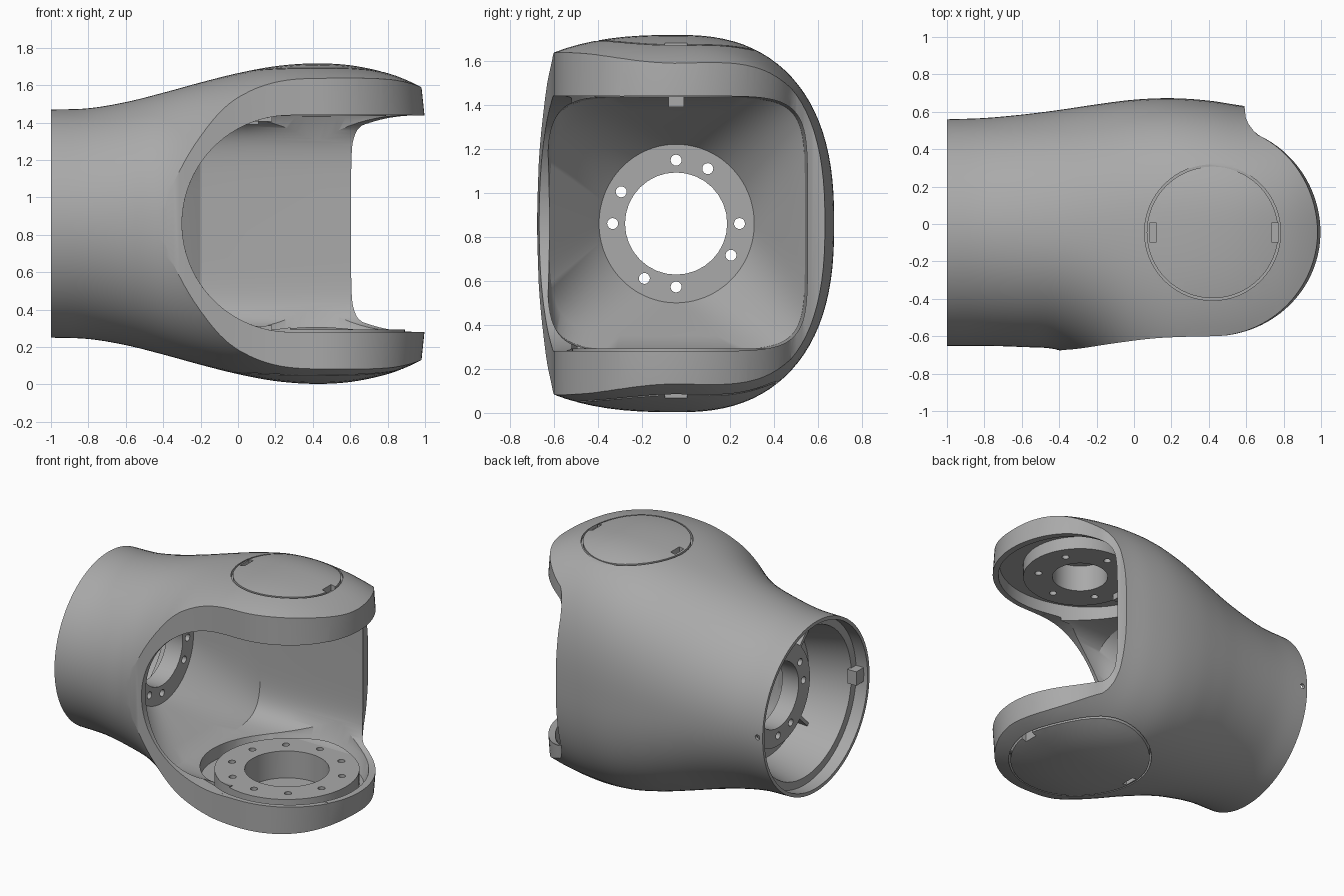
import bpy, bmesh, math
from mathutils import Matrix, Vector

if "Cube" in bpy.data.objects:
    bpy.data.objects.remove(bpy.data.objects["Cube"])

CY, CZ = -0.045, 0.86          # main axis of the housing
ARM_X = 0.42                   # fork joint axis

grey = bpy.data.materials.new("cast grey")
grey.use_nodes = True
grey.diffuse_color = (0.4, 0.4, 0.4, 1)
grey.node_tree.nodes["Principled BSDF"].inputs["Base Color"].default_value = (0.4, 0.4, 0.4, 1)


def skin(name, rings):
    """Closed solid from a list of equally long point rings."""
    bm = bmesh.new()
    rows = [[bm.verts.new(p) for p in ring] for ring in rings]
    n = len(rows[0])
    for a, b in zip(rows, rows[1:]):
        for i in range(n):
            j = (i + 1) % n
            bm.faces.new((a[i], a[j], b[j], b[i]))
    bm.faces.new(rows[0])
    bm.faces.new(rows[-1][::-1])
    bmesh.ops.recalc_face_normals(bm, faces=bm.faces)
    mesh = bpy.data.meshes.new(name)
    bm.to_mesh(mesh)
    bm.free()
    mesh.materials.append(grey)
    ob = bpy.data.objects.new(name, mesh)
    bpy.context.collection.objects.link(ob)
    return ob


def lathe(name, centre, axis, profile, sides=64):
    """Stack of circles: profile holds (position along axis, radius)."""
    rot = Vector((0, 0, 1)).rotation_difference(Vector(axis)).to_matrix()
    rings = []
    for h, r in profile:
        ring = []
        for i in range(sides):
            t = math.tau * i / sides
            ring.append(Vector(centre) + rot @ Vector((r * math.cos(t), r * math.sin(t), h)))
        rings.append(ring)
    return skin(name, rings)


def box(name, lo, hi):
    corners = [(0, 0), (1, 0), (1, 1), (0, 1)]
    return skin(name, [[((lo[0], hi[0])[a], (lo[1], hi[1])[b], z) for a, b in corners]
                       for z in (lo[2], hi[2])])


def carve(ob, cutter, op='DIFFERENCE'):
    mod = ob.modifiers.new("cut", 'BOOLEAN')
    mod.operation, mod.object, mod.solver = op, cutter, 'EXACT'
    bpy.context.view_layer.update()
    dg = bpy.context.evaluated_depsgraph_get()
    mesh = bpy.data.meshes.new_from_object(ob.evaluated_get(dg))
    ob.modifiers.clear()
    ob.data = mesh
    bpy.data.objects.remove(cutter)


def blend(stations, x):
    """Smooth interpolation of station tuples, keyed on their first value."""
    k = max(i for i in range(len(stations) - 1) if i == 0 or stations[i][0] <= x)
    a, b = stations[k], stations[k + 1]
    p, q = stations[max(k - 1, 0)], stations[min(k + 2, len(stations) - 1)]
    d = b[0] - a[0]
    t = (x - a[0]) / d
    out = []
    for i in range(1, len(a)):
        ma = (b[i] - p[i]) / (b[0] - p[0]) * d
        mb = (q[i] - a[i]) / (q[0] - a[0]) * d
        out.append((2*t**3 - 3*t**2 + 1) * a[i] + (t**3 - 2*t**2 + t) * ma
                   + (3*t**2 - 2*t**3) * b[i] + (t**3 - t**2) * mb)
    return out


def section(x, front, back, high, power, sides=96):
    """Rounded cross-section with different front and back widths."""
    ring = []
    for i in range(sides):
        t = math.tau * (i + 0.5) / sides
        c, s = math.cos(t), math.sin(t)
        y = math.copysign(abs(c) ** (2 / power), c) * (back if c > 0 else front)
        z = math.copysign(abs(s) ** (2 / power), s) * high
        ring.append((x, CY + y, CZ + z))
    return ring


# Outer housing: round at the mounting end, swelling into the fork
stations = [(-1, .607, .605, .61, 2), (-.8, .607, .612, .617, 2), (-.6, .613, .63, .65, 2.05),
            (-.4, .63, .655, .7, 2.12), (-.2, .73, .685, .755, 2.25), (0, .9, .71, .805, 2.4),
            (.2, 1, .718, .842, 2.5), (.4, 1.02, .705, .857, 2.5), (.6, 1.02, .675, .847, 2.5),
            (.8, 1.02, .66, .805, 2.5), (.93, 1.02, .65, .755, 2.5), (1.05, 1.02, .64, .69, 2.5)]
xs = [-1 + 2.05 * i / 50 for i in range(51)]
housing = skin("fork_housing", [section(x, *blend(stations, x)) for x in xs])


# Plan outline: straight back wall, rounded fork ends, swept front face
def plan(z, taper):
    pts = [(-1.1, .9), (.59, .9), (.592, .62), (.597, .57), (.612, .535), (.638, .5)]
    for i in range(41):
        t = math.radians(65 - 155 * i / 40)
        c, s = math.cos(t), math.sin(t)
        pts.append((ARM_X + (.577 - taper) * c, CY + (.575 if s > 0 else .555) * s))
    sweep = [(-.6, -.72), (-.45, -.684), (-.38, -.674), (-.3, -.667), (-.1, -.637),
             (.1, -.612), (.3, -.602), (.42, -.6)]
    for i in range(30, -1, -1):
        x = -.6 + .95 * i / 30
        pts.append((x, blend(sweep, x)[0]))
    pts.append((-1.1, -.72))
    return [(x, y, z) for x, y in pts]


carve(housing, skin("plan_cutter", [plan(-.1, .04), plan(.28, 0), plan(1.44, 0), plan(1.82, .04)]), 'INTERSECT')

# Cavity: deep ruled funnel from the bolt ring, opening into the fork gap
funnel = [(-.57, .35, .355, .36, 2), (-.3, .575, .515, .512, 4.5),
          (-.2, .585, .585, .572, 6), (.05, .585, .597, .579, 6), (1.3, .55, .597, .579, 6)]
carve(housing, skin("funnel_cutter", [section(*f) for f in funnel]))
carve(housing, lathe("mouth_cutter", (.28, 0, CZ), (0, 1, 0), [(-1, .58), (-.52, .579)], 96))
carve(housing, box("gap_cutter", (.28, -1, .28), (1.3, -.3, 1.44)))

# Mounting end: stepped rim, conical pocket around a raised ring, through bore
axis_x = (1, 0, 0)
pocket = lathe("pocket_cutter", (0, CY, CZ), axis_x,
               [(-1.1, .585), (-.91, .585), (-.91, .53), (-.62, .46)])
carve(pocket, lathe("ring_core", (0, CY, CZ), axis_x, [(-.7, .36), (-.4, .36)]))
carve(housing, pocket)
carve(housing, lathe("bore_cutter", (0, CY, CZ), axis_x, [(-.9, .232), (0, .232)], 32))
for deg in (90, 60, 0, -30, -90, -120, 180, 150):
    a = math.radians(deg)
    c = (0, CY + .288 * math.cos(a), CZ + .288 * math.sin(a))
    carve(housing, lathe("bolt_cutter", c, axis_x, [(-.9, .025), (0, .025)], 16))
carve(housing, lathe("rim_hole_cutter", (-.96, CY, CZ), (0, 1, 0), [(.5, .018), (.7, .018)], 16))


# Each arm: outer cover groove, pry notches, recess, inner flange, bore and bolt holes
def arm(sign, cover, groove_floor, flange, bore, bolts, seat):
    up = (0, 0, sign)
    c = (ARM_X, CY, CZ)
    groove = lathe("groove_cutter", c, up, [(groove_floor, cover), (1, cover)])
    carve(groove, lathe("cover_core", c, up, [(.65, cover - .012), (1.1, cover - .012)]))
    carve(housing, groove)
    for x in (ARM_X - cover + .045, ARM_X + cover - .03):
        z0, z1 = sorted((CZ + sign * (groove_floor - .01), CZ + sign))
        carve(housing, box("notch_cutter", (x - .018, CY - .05, z0), (x + .018, CY + .05, z1)))
    rings = []
    for h, right, back in ((.4, .54, .6), (.57, .535, .56), (.665, .52, .49)):
        ring = []
        for i in range(64):
            t = math.tau * i / 64
            co, si = math.cos(t), math.sin(t)
            ring.append((ARM_X + (right if co > 0 else .58) * co,
                         -.06 + (back if si > 0 else .505) * si, CZ + sign * h))
        rings.append(ring)
    recess = skin("recess_cutter", rings)
    carve(recess, lathe("flange_core", c, up, [(.3, flange), (.9, flange)]))
    carve(housing, recess)
    top = lathe("upper_joint_plate" if sign > 0 else "lower_joint_flange", c, up,
                [(seat, flange), (.6, flange)])
    holes = [(0, 0, bore, .76)]
    r = (flange + bore) / 2
    for i in range(bolts):
        t = math.tau * (i + .5) / bolts
        holes.append((r * math.cos(t), r * math.sin(t), .024, .64))
    for ob in (housing, top):
        for x, y, rad, depth in holes:
            carve(ob, lathe("hole_cutter", (ARM_X + x, CY + y, CZ), up, [(.4, rad), (depth, rad)],
                            48 if rad > .1 else 14))
    return top


parts = [housing, arm(1, .364, .787, .37, .18, 6, .575), arm(-1, .464, .7, .472, .275, 10, .567)]

# Stop block under the upper arm
parts.append(box("stop_block", (.04, CY - .035, 1.39), (.11, CY + .035, 1.53)))

# Ribs and key block inside the mounting pocket
for i in range(4):
    rib = box("pocket_rib", (-.7, .35, -.012), (-.61, .49, .012))
    rib.data.transform(Matrix.Translation((0, CY, CZ)) @ Matrix.Rotation(math.radians(45 + 90 * i), 4, 'X'))
    parts.append(rib)
parts.append(box("key_block", (-.97, CY - .59, CZ - .05), (-.9, CY - .5, CZ + .05)))

# Smooth castings with crisp edges
for ob in bpy.context.view_layer.objects:
    ob.select_set(ob in parts)
bpy.context.view_layer.objects.active = housing
bpy.ops.object.shade_smooth_by_angle(angle=math.radians(30))
